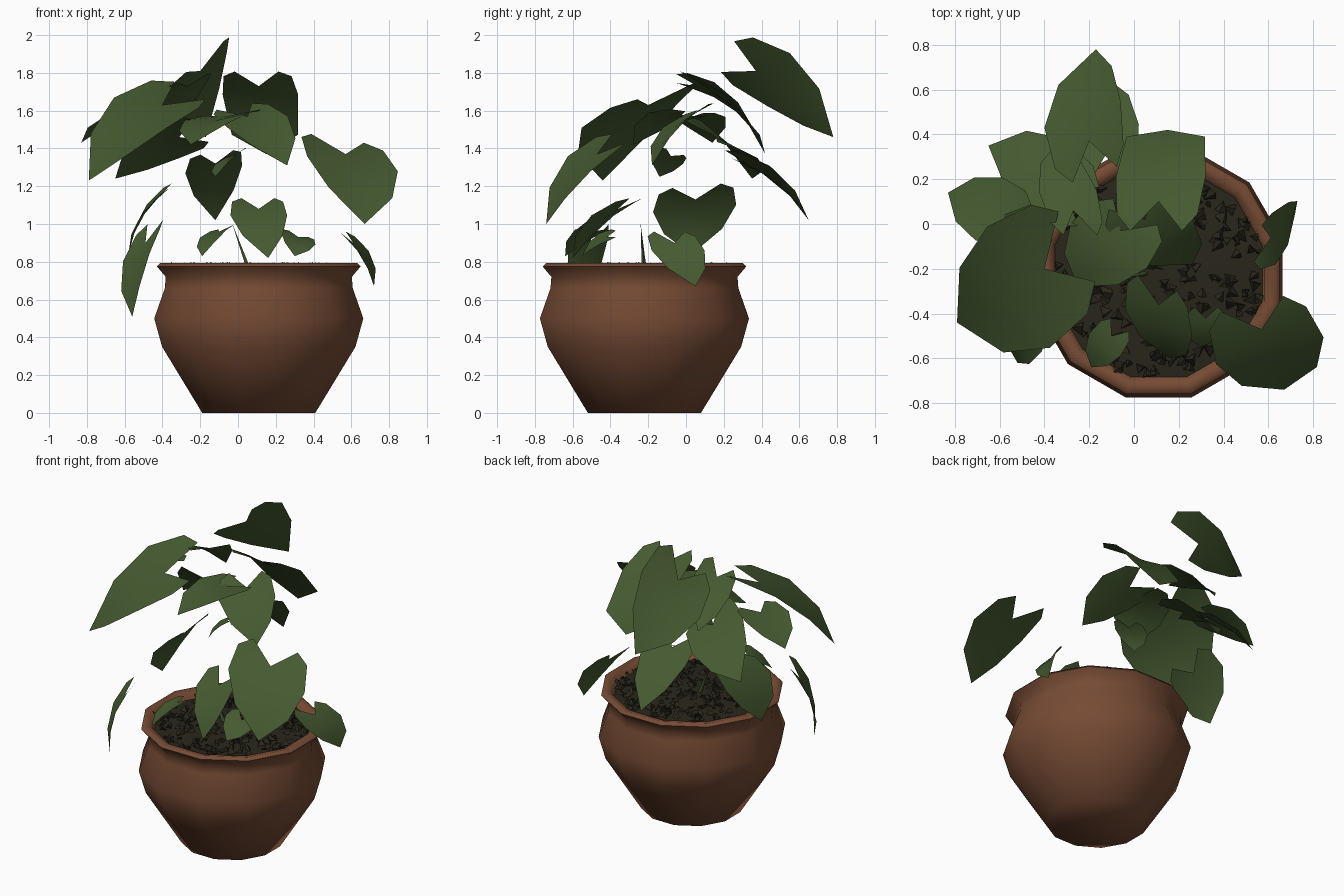
import bpy, bmesh, math, random
from mathutils import Vector

random.seed(4)
cube = bpy.data.objects.get("Cube")
if cube:
    bpy.data.objects.remove(cube, do_unlink=True)


def material(name, colour):
    mat = bpy.data.materials.new(name)
    mat.use_nodes = True
    mat.diffuse_color = (*colour, 1)
    bsdf = mat.node_tree.nodes["Principled BSDF"]
    bsdf.inputs["Base Color"].default_value = (*colour, 1)
    bsdf.inputs["Roughness"].default_value = 0.9
    return mat


terracotta = material("terracotta", (0.18, 0.07, 0.034))
leaf_green = material("leaf green", (0.06, 0.102, 0.03))
soil_brown = material("soil brown", (0.022, 0.019, 0.011))

POT_X, POT_Y, SIDES = 0.11, -0.22, 12


def finish(bm, name, mat, smooth_angle=None):
    mesh = bpy.data.meshes.new(name)
    bm.to_mesh(mesh)
    bm.free()
    mesh.materials.append(mat)
    obj = bpy.data.objects.new(name, mesh)
    bpy.context.collection.objects.link(obj)
    if smooth_angle:
        bpy.ops.object.select_all(action="DESELECT")
        obj.select_set(True)
        bpy.context.view_layer.objects.active = obj
        bpy.ops.object.shade_smooth_by_angle(angle=math.radians(smooth_angle))
    return obj


def ring(bm, radius, z):
    return [bm.verts.new((POT_X + radius * math.cos(a), POT_Y + radius * math.sin(a), z))
            for a in (math.tau * (i + 0.5) / SIDES for i in range(SIDES))]


def lathe(name, profile, mat, cap_start=False, cap_end=False):
    bm = bmesh.new()
    rings = [ring(bm, r, z) for r, z in profile]
    for low, high in zip(rings, rings[1:]):
        for i in range(SIDES):
            j = (i + 1) % SIDES
            bm.faces.new((low[i], low[j], high[j], high[i]))
    if cap_start:
        bm.faces.new(rings[0][::-1])
    if cap_end:
        bm.faces.new(rings[-1])
    return finish(bm, name, mat, 75)


# Pot with a narrow neck and a flared, rounded rim, then the soil inside it
lathe("pot", [(0.31, 0), (0.53, 0.35), (0.573, 0.5), (0.515, 0.66), (0.51, 0.72),
              (0.558, 0.775), (0.54, 0.793), (0.49, 0.78), (0.47, 0.7)],
      terracotta, cap_start=True)
lathe("soil", [(0.48, 0.745), (0.25, 0.765), (0.05, 0.77)], soil_brown, cap_end=True)

# Loose crumbs scattered over the soil
bm = bmesh.new()
for _ in range(260):
    dist, ang = 0.46 * math.sqrt(random.random()), random.uniform(0, math.tau)
    centre = Vector((POT_X + dist * math.cos(ang), POT_Y + dist * math.sin(ang), 0.764))
    size = random.uniform(0.015, 0.035)
    turn = random.uniform(0, math.tau)
    base = [bm.verts.new(centre + Vector((size * math.cos(turn + k * math.tau / 3),
                                          size * math.sin(turn + k * math.tau / 3), 0)))
            for k in range(3)]
    peak = bm.verts.new(centre + Vector((random.uniform(-size, size),
                                         random.uniform(-size, size), size)))
    for k in range(3):
        bm.faces.new((base[k], base[(k + 1) % 3], peak))
finish(bm, "soil_crumbs", soil_brown)

# Half outline of a heart-shaped leaf: (share of half width, share of length)
HALF = [(0.58, -0.3), (0.9, -0.16), (1.0, 0.22), (0.7, 0.64)]
RIB = [0, 0.3, 0.65, 1]


def leaf(name, notch, tip, side, blunt=1.0, arch=0.1):
    """Heart-shaped sheet from notch to tip; side is the half-width vector."""
    notch, tip, side = Vector(notch), Vector(tip), Vector(side)
    along = tip - notch
    normal = along.cross(side).normalized()
    if normal.z < 0:
        normal, side = -normal, -side
    length = along.length
    bm = bmesh.new()

    def point(u, v):
        lift = arch * length * (4 * v * (1 - v) * 0.8 + 0.5 * abs(u))
        return bm.verts.new(notch + along * v + side * u + normal * lift)

    rib = [point(0, v) for v in RIB]
    for sign in (1, -1):
        lobe, shoulder, edge = [point(sign * u, v) for u, v in HALF[:3]]
        taper = point(sign * HALF[3][0] * blunt, HALF[3][1] * blunt)
        for face in ((rib[0], lobe, shoulder), (rib[0], shoulder, edge, rib[1]),
                     (rib[1], edge, taper, rib[2]), (rib[2], taper, rib[3])):
            bm.faces.new(face if sign < 0 else face[::-1])
    bm.normal_update()
    if sum((f.normal.dot(normal) for f in bm.faces)) < 0:
        bmesh.ops.reverse_faces(bm, faces=bm.faces)
    finish(bm, name, leaf_green, 60)


# Upper leaves
leaf("leaf_front_right_large", (-.4, -.2, 1.63), (-.79, -.44, 1.23), (-.14, .27, .08))
leaf("leaf_front_left_large", (.57, -.47, 1.37), (.67, -.74, 1.0), (.24, .06, -.04))
leaf("leaf_back_top", (-.2, .37, 1.81), (-.17, .78, 1.46), (.17, .06, .14))
leaf("leaf_back_centre", (.11, .1, 1.73), (.15, .42, 1.37), (.2, 0, 0), blunt=1.25)
leaf("leaf_centre", (.05, .02, 1.57), (.26, -.18, 1.31), (.16, .07, .03))
leaf("leaf_back_right", (-.31, .16, 1.46), (-.65, .35, 1.24), (.08, .15, -.1))
leaf("leaf_back_low", (-.12, .32, 1.32), (-.12, .65, 1.02), (.15, .02, .02))
leaf("leaf_right_tip", (-.58, .04, 1.57), (-.83, .14, 1.43), (.06, .14, 0))
leaf("leaf_middle_right", (-.06, -.03, 1.57), (-.25, -.28, 1.42), (.17, -.1, .02))
leaf("leaf_back_upper", (-.27, .06, 1.73), (-.34, .36, 1.5), (.13, 0, .04))
leaf("leaf_middle", (-.03, -.08, 1.36), (-.12, -.14, 1.25), (.06, -.08, .03))

# Lower leaves
leaf("leaf_hanging_right", (-.49, -.5, .9), (-.56, -.55, .51), (.07, -.09, .02))
leaf("leaf_hanging_left", (.61, -.06, .9), (.72, .05, .67), (.03, .14, 0))
leaf("leaf_low_right", (-.43, .05, 1.13), (-.58, .03, .84), (.01, .22, .02))
leaf("leaf_low_front", (.11, -.36, 1.08), (.16, -.6, .82), (.15, -.06, 0))
leaf("leaf_small_right", (-.1, -.5, .96), (-.19, -.64, .83), (.07, -.05, .02))
leaf("leaf_small_left", (.32, -.42, .93), (.3, -.55, .83), (.09, 0, -.03))

# Thin stem rising from the soil
stem = bmesh.new()
foot = [stem.verts.new((.06 + .016 * math.cos(a), -.22 + .016 * math.sin(a), .74))
        for a in (0, math.tau / 3, 2 * math.tau / 3)]
top = stem.verts.new((-.03, -.24, 1.0))
for k in range(3):
    stem.faces.new((foot[k], foot[(k + 1) % 3], top))
finish(stem, "stem_front", leaf_green)

# Stump at the back of the soil
stump = bmesh.new()
bmesh.ops.create_cone(stump, cap_ends=True, segments=6, radius1=.035, radius2=.025, depth=.07)
bmesh.ops.translate(stump, verts=stump.verts, vec=(.11, .1, .755))
finish(stump, "stump", soil_brown)
